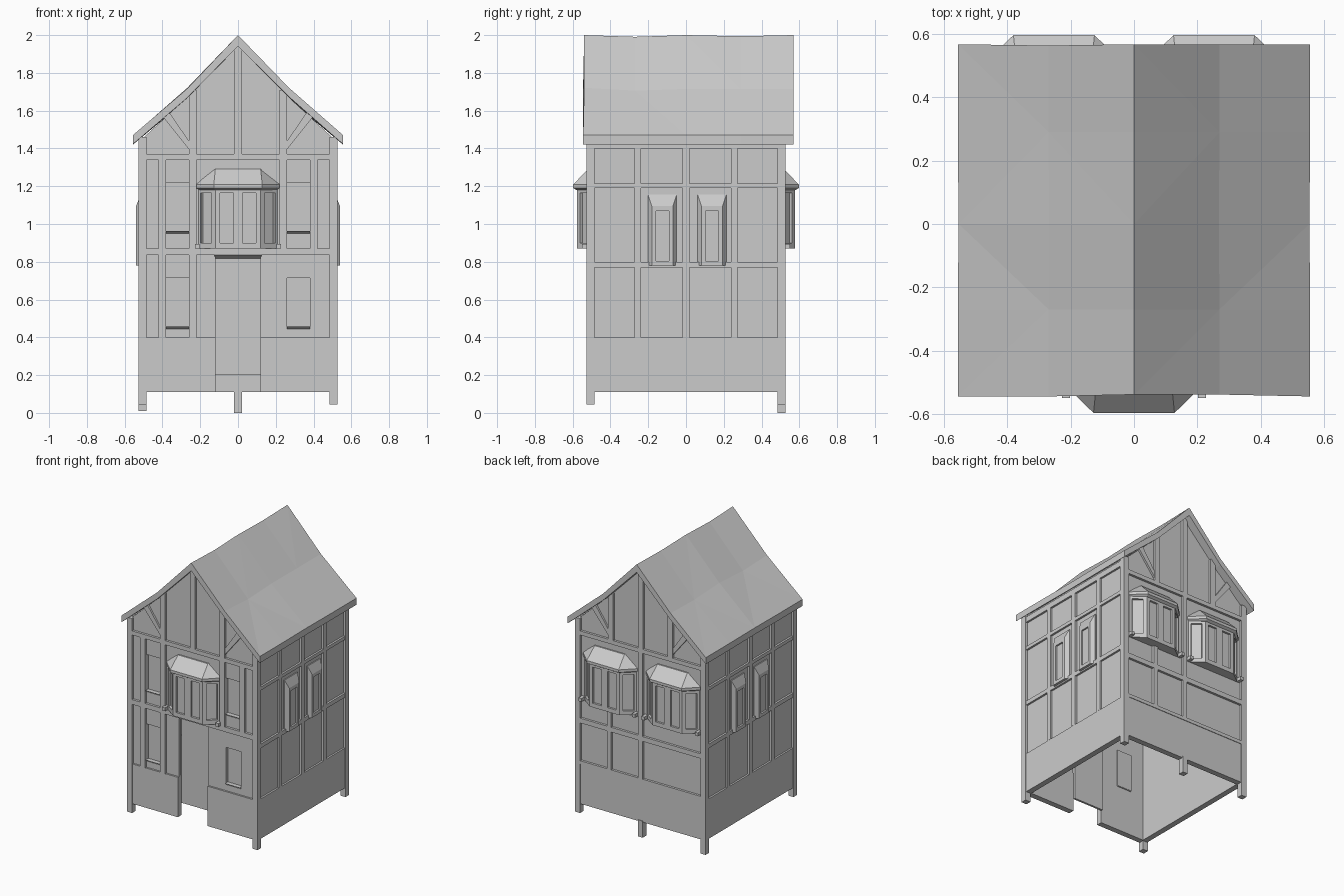
import bpy, bmesh, math
from mathutils import Matrix, Vector

if "Cube" in bpy.data.objects:
    bpy.data.objects.remove(bpy.data.objects["Cube"])

grey = bpy.data.materials.new("warm_grey")
grey.diffuse_color = (0.6, 0.6, 0.6, 1)
grey.use_nodes = True
grey.node_tree.nodes["Principled BSDF"].inputs["Base Color"].default_value = grey.diffuse_color
FRONT, RIGHT, BACK, LEFT = 0, 1, 2, 3
WALL, TIMBER, INNER = 0.508, 0.525, 0.485


def make(name, bm, side=0):
    """Turn a bmesh into an object, rotated to one side of the house."""
    bmesh.ops.recalc_face_normals(bm, faces=bm.faces)
    bm.transform(Matrix.Rotation(side * math.pi / 2, 4, 'Z'))
    me = bpy.data.meshes.new(name)
    bm.to_mesh(me)
    bm.free()
    me.materials.append(grey)
    ob = bpy.data.objects.new(name, me)
    bpy.context.collection.objects.link(ob)
    return ob


def loft(bm, low, high):
    """Closed solid between two matching loops of points."""
    a = [bm.verts.new(p) for p in low]
    b = [bm.verts.new(p) for p in high]
    n = len(a)
    bm.faces.new(a[::-1])
    bm.faces.new(b)
    for i in range(n):
        j = (i + 1) % n
        bm.faces.new((a[i], a[j], b[j], b[i]))


def box(bm, u0, u1, z0, z1, d0=0.49, d1=TIMBER, d1_low=None):
    """Box on a wall: u sideways, z up, d outward; lower front edge may recede."""
    dl = d1 if d1_low is None else d1_low
    loft(bm, [(u0, -d0, z0), (u1, -d0, z0), (u1, -dl, z0), (u0, -dl, z0)],
         [(u0, -d0, z1), (u1, -d0, z1), (u1, -d1, z1), (u0, -d1, z1)])


def plate(bm, pts, d0, d1):
    """Extruded outline given as (u, z)."""
    loft(bm, [(u, -d0, z) for u, z in pts], [(u, -d1, z) for u, z in pts])


def wall(name, side, us, zs, holes):
    """Wall of grid cells, leaving the openings free."""
    bm = bmesh.new()
    for u0, u1 in zip(us, us[1:]):
        for z0, z1 in zip(zs, zs[1:]):
            c, e = (u0 + u1) / 2, (z0 + z1) / 2
            if not any(h[0] < c < h[1] and h[2] < e < h[3] for h in holes):
                box(bm, u0, u1, z0, z1, INNER, WALL)
    make(name, bm, side)


# --- walls -------------------------------------------------------------
windows = [(s[0], s[1], z, z + 0.27) for s in ((-.38, -.26), (.26, .38)) for z in (.445, .95)]
wall("front_wall", FRONT, [-.508, -.38, -.26, -.12, .12, .26, .38, .508],
     [.11, .445, .715, .83, .95, 1.22, 1.46], windows + [(-.12, .12, .1, .83)])
for nm, s in (("right_wall", RIGHT), ("back_wall", BACK), ("left_wall", LEFT)):
    wall(nm, s, [-.508, .508], [.11, 1.46], [])

# gable triangles under the roof
for nm, s in (("front_gable", FRONT), ("back_gable", BACK)):
    bm = bmesh.new()
    plate(bm, [(-.508, 1.45), (.508, 1.45), (.27, 1.67), (0, 1.96), (-.27, 1.67)], INNER, WALL)
    make(nm, bm, s)

# window panes, sills and the door
bm = bmesh.new()
for u0, u1, z0, z1 in windows:
    box(bm, u0, u1, z0, z1, .478, .488)
make("front_panes", bm)
bm = bmesh.new()
for u0, u1, z0, z1 in windows:
    box(bm, u0, u1, z0 - .003, z0 + .012, .48, .522, .5)
make("window_sills", bm)
bm = bmesh.new()
box(bm, -.12, .12, .2, .83, .465, .48)
make("door", bm)
bm = bmesh.new()
box(bm, -.125, .125, .818, .836, .47, TIMBER, .49)
make("door_lintel", bm)

# --- plinth ------------------------------------------------------------
for nm, s, spans in (("front_plinth", FRONT, [(-.5, -.12), (.12, .5)]),
                     ("right_plinth", RIGHT, [(-.5, .5)]),
                     ("back_plinth", BACK, [(-.5, .5)]),
                     ("left_plinth", LEFT, [(-.5, .5)])):
    bm = bmesh.new()
    for a, b in spans:
        box(bm, a, b, .11, .4, .48, .521)
    make(nm, bm, s)

# --- timber frame ------------------------------------------------------
bm = bmesh.new()
for x, y, z in ((-1, -1, .045), (1, -1, .045), (-1, 1, .01), (1, 1, .045)):
    x0, x1 = sorted((x * .485, x * .526))
    y0, y1 = sorted((y * .485, y * .526))
    box(bm, x0, x1, z, 1.46, -y0, -y1)
box(bm, -.02, .02, 0, .12, -.485, -.526)
make("corner_posts", bm)

bm = bmesh.new()
for z0, z1 in ((.835, .87), (1.34, 1.37)):
    box(bm, -.5, .5, z0, z1)
for s in (-1, 1):
    for a, b in ((.38, .42), (.22, .26)):
        u0, u1 = sorted((s * a, s * b))
        box(bm, u0, u1, .87, 1.34)
        if s < 0:
            box(bm, u0, u1, .4, .835)
make("front_timbers", bm)

for nm, s in (("front_gable_timbers", FRONT), ("back_gable_timbers", BACK)):
    bm = bmesh.new()
    box(bm, -.02, .02, 1.37, 1.96)
    for m in (-1, 1):
        u0, u1 = sorted((m * .22, m * .26))
        box(bm, u0, u1, 1.37, 1.71)
        plate(bm, [(m * .4, 1.57), (m * .37, 1.6), (m * .26, 1.44), (m * .26, 1.395)], .49, .522)
    make(nm, bm, s)

bm = bmesh.new()
for z0, z1 in ((.4, .425), (.70, .735), (1.34, 1.37)):
    box(bm, -.5, .5, z0, z1)
box(bm, -.018, .018, .4, 1.35)
box(bm, -.27, -.235, .4, .88)
make("back_timbers", bm, BACK)

for nm, s in (("right_timbers", RIGHT), ("left_timbers", LEFT)):
    bm = bmesh.new()
    for z0, z1 in ((.77, .8), (1.19, 1.215), (1.4, 1.44)):
        box(bm, -.5, .5, z0, z1, .49, .522)
    for u in (-.255, 0, .255):
        box(bm, u - .018, u + .018, .4, 1.44, .49, .522)
    make(nm, bm, s)


# --- bay windows -------------------------------------------------------
def bay(name, side, c):
    def loop(wide, near, d, z, back=.5):
        return [(c + u, -v, z) for u, v in ((-wide, back), (-near, d), (near, d), (wide, back))]
    bm = bmesh.new()
    loft(bm, loop(.195, .112, .562, .87), loop(.195, .112, .562, 1.19))     # glass core
    make(name + "_panes", bm, side)
    bm = bmesh.new()
    for z0, z1 in ((.87, .9), (1.163, 1.19)):                              # rails
        loft(bm, loop(.22, .12, .577, z0), loop(.22, .12, .577, z1))
    for a, b in ((-.12, -.095), (-.025, .025), (.095, .12)):               # front bars
        box(bm, c + a, c + b, .89, 1.17, .555, .577)
    for m in (-1, 1):                                                      # slanted bars
        p, q = Vector((c + m * .12, -.577, 0)), Vector((c + m * .22, -.5, 0))
        n = Vector((-m * .077, .1, 0)).normalized() * .022
        for t0, t1 in ((0, .2), (.78, 1)):
            a, b = p.lerp(q, t0), p.lerp(q, t1)
            ring = [a, b, b + n, a + n]
            loft(bm, [v + Vector((0, 0, .89)) for v in ring],
                 [v + Vector((0, 0, 1.17)) for v in ring])
        box(bm, c + m * .215 - .012, c + m * .215 + .012, .87, .895, .5, .55)  # stub
    make(name + "_frame", bm, side)
    bm = bmesh.new()
    loft(bm, loop(.215, .12, .58, 1.18), loop(.228, .128, .597, 1.19))
    loft(bm, loop(.228, .128, .597, 1.19), loop(.228, .128, .597, 1.21))
    loft(bm, loop(.228, .128, .597, 1.21), loop(.125, .12, .518, 1.29))
    make(name + "_roof", bm, side)


bay("front_bay", FRONT, 0)
bay("back_bay_a", BACK, -.253)
bay("back_bay_b", BACK, .253)

# --- hooded side windows -----------------------------------------------
for nm, s, m in (("right_window", RIGHT, 1), ("left_window", LEFT, -1)):
    bm = bmesh.new()
    for c in (-.125 * m, .138 * m):
        def ring(d, w, z0, z1):
            return [(c + u, -d, z) for u, z in ((-w, z0), (w, z0), (w, z1), (-w, z1))]
        # splayed surround with a sloping hood, and a recessed pane
        vs = [[bm.verts.new(p) for p in ring(*r)] for r in
              ((.5, .076, .78, 1.155), (.515, .076, .78, 1.155), (.54, .056, .78, 1.095),
               (.54, .035, .805, 1.07), (.528, .035, .805, 1.07))]
        for a, b in zip(vs, vs[1:]):
            for i in range(4):
                j = (i + 1) % 4
                bm.faces.new((a[i], a[j], b[j], b[i]))
        bm.faces.new(vs[-1])
        bm.faces.new(vs[0][::-1])
    make(nm + "s", bm, s)

# --- sagging roof slab -------------------------------------------------
bm = bmesh.new()
xs = [(-.557, 1.47), (-.27, 1.715), (0, 2.0), (.27, 1.715), (.557, 1.47)]
ys = [(-.545, 0), (-.27, -.009), (0, 0), (.29, -.006), (.568, 0)]
top, low = [], []
for k, (y, sag) in enumerate(ys):
    for i, (x, z) in enumerate(xs):
        yy = y + (.006 if k == 0 and i in (2, 3) else -.004 if k == 4 and i == 1 else 0)
        xx = x * (.995 if k == 2 else 1)
        zz = z + (sag if 0 < i < 4 else 0) + (.006 if (i + k) % 3 == 0 and i in (1, 3) else 0)
        top.append(bm.verts.new((xx, yy, zz)))
        low.append(bm.verts.new((xx, yy, zz - (.058 if i == 2 else .048))))
for k in range(4):
    for i in range(4):
        q = (k * 5 + i, k * 5 + i + 1, k * 5 + i + 6, k * 5 + i + 5)
        if (i + k) % 2:
            q = q[1:] + q[:1]
        for t in ((q[0], q[1], q[2]), (q[0], q[2], q[3])):
            bm.faces.new([top[v] for v in t])
            bm.faces.new([low[v] for v in reversed(t)])
for e in [e for e in bm.edges if e.is_boundary and e.verts[0] in top]:
    a, b = (top.index(v) for v in e.verts)
    bm.faces.new((top[a], top[b], low[b], low[a]))
make("roof", bm)
